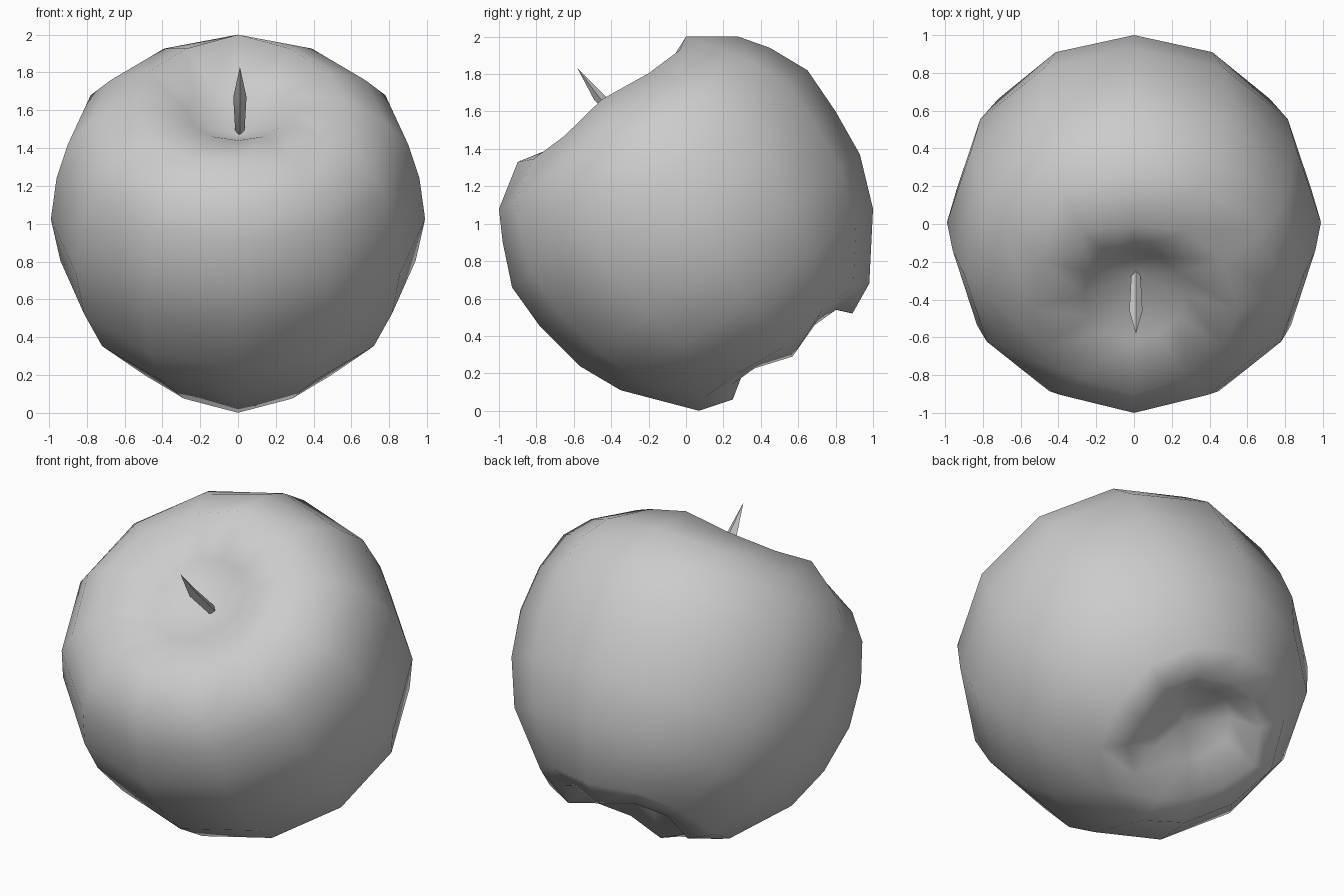
import bpy, bmesh, math
from mathutils import Vector

cube = bpy.data.objects.get("Cube")
if cube:
    bpy.data.objects.remove(cube)

grey = bpy.data.materials.new("light_grey")
grey.use_nodes = True
colour = (0.6, 0.6, 0.6, 1)
grey.diffuse_color = colour
grey.node_tree.nodes["Principled BSDF"].inputs["Base Color"].default_value = colour

AXIS = Vector((0, -0.64, 0.77))  # leaning core of the fruit


def loft(name, start, rings, end, sides, angle, x0=0.0):
    """Skin tilted oval rings (front (y, z), back (y, z), half width, notch depth)."""
    bm = bmesh.new()
    loops = [[bm.verts.new((x0, *start))] * sides]
    for (fy, fz), (by, bz), width, notch in rings:
        loop = []
        for i in range(sides):
            a = math.tau * i / sides
            t = (1 - math.cos(a)) / 2
            point = Vector((x0 + width * math.sin(a), fy + (by - fy) * t, fz + (bz - fz) * t))
            loop.append(bm.verts.new(point + AXIS * notch * math.sin(2 * a) ** 2))
        loops.append(loop)
    loops.append([bm.verts.new((x0, *end))] * sides)
    for low, high in zip(loops, loops[1:]):
        for i in range(sides):
            j = (i + 1) % sides
            corners = dict.fromkeys((low[i], low[j], high[j], high[i]))
            bm.faces.new(list(corners))
    bmesh.ops.recalc_face_normals(bm, faces=bm.faces)
    mesh = bpy.data.meshes.new(name)
    bm.to_mesh(mesh)
    bm.free()
    mesh.materials.append(grey)
    obj = bpy.data.objects.new(name, mesh)
    bpy.context.collection.objects.link(obj)
    bpy.ops.object.select_all(action='DESELECT')
    obj.select_set(True)
    bpy.context.view_layer.objects.active = obj
    bpy.ops.object.shade_smooth_by_angle(angle=math.radians(angle))


# Leaning fruit body: notched lower dimple, round sides, soft lobed upper dimple
loft("fruit_body", (0.44, 0.48), [
    ((0.33, 0.27), (0.72, 0.56), 0.24, 0.05),
    ((0.25, 0.06), (0.89, 0.52), 0.41, 0.09),
    ((0.07, 0.00), (0.98, 0.68), 0.57, 0.05),
    ((-0.35, 0.11), (1.00, 1.08), 0.83, 0),
    ((-0.57, 0.24), (0.93, 1.37), 0.94, 0),
    ((-0.78, 0.45), (0.80, 1.60), 0.99, 0),
    ((-0.93, 0.66), (0.65, 1.82), 0.96, 0),
    ((-0.98, 0.90), (0.45, 1.94), 0.90, 0),
    ((-1.00, 1.08), (0.28, 2.00), 0.78, -0.02),
    ((-0.90, 1.33), (0.00, 2.00), 0.55, -0.05),
    ((-0.61, 1.44), (-0.14, 1.75), 0.27, 0),
], (-0.27, 1.47), sides=12, angle=75)

# Thin pointed stem rising from the upper dimple
loft("stem", (-0.25, 1.46), [
    ((-0.30, 1.48), (-0.25, 1.51), 0.025, 0),
    ((-0.49, 1.66), (-0.43, 1.68), 0.035, 0),
], (-0.58, 1.83), sides=4, angle=30, x0=0.01)
